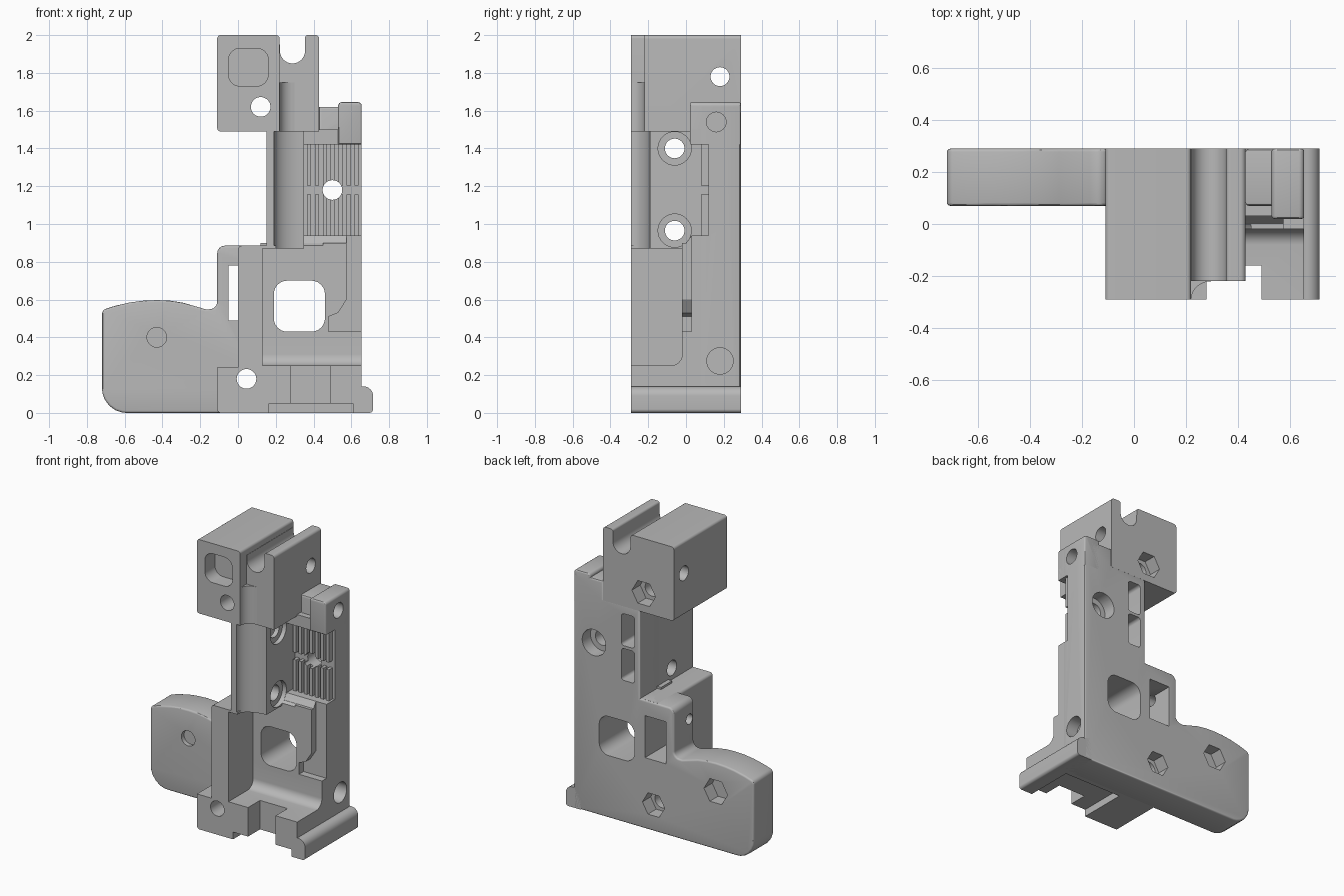
import bpy, bmesh, math
from mathutils import Vector

cube = bpy.data.objects.get("Cube")
if cube:
    bpy.data.objects.remove(cube, do_unlink=True)

grey = bpy.data.materials.new("plain grey")
grey.use_nodes = True
COLOUR = (0.48, 0.48, 0.48, 1)
grey.diffuse_color = COLOUR
grey.node_tree.nodes["Principled BSDF"].inputs["Base Color"].default_value = COLOUR

parts = []


def rounded(points):
    """Outline with arcs at every corner that carries a radius."""
    out = []
    n = len(points)
    for i, pt in enumerate(points):
        p = Vector(pt[:2])
        if len(pt) < 3:
            out.append(p)
            continue
        r = pt[2]
        d1 = (Vector(points[i - 1][:2]) - p).normalized()
        d2 = (Vector(points[(i + 1) % n][:2]) - p).normalized()
        half = d1.angle(d2) / 2
        c = p + (d1 + d2).normalized() * r / math.sin(half)
        t = r / math.tan(half)
        a, b = p + d1 * t - c, p + d2 * t - c
        for k in range(7):
            out.append(c + a.lerp(b, k / 6).normalized() * r)
    return out


def prism(name, axis, points, lo, hi, bevel=0, part=True):
    """Extrude an outline along an axis, optionally easing the two end rims."""
    place = {"x": lambda a, b, d: (d, a, b),
             "y": lambda a, b, d: (a, d, b),
             "z": lambda a, b, d: (a, b, d)}[axis]
    pts = rounded(points)
    bm = bmesh.new()
    ends = [[bm.verts.new(place(p.x, p.y, d)) for p in pts] for d in (lo, hi)]
    caps = [bm.faces.new(e) for e in ends]
    for i in range(len(pts)):
        j = (i + 1) % len(pts)
        bm.faces.new((ends[0][i], ends[0][j], ends[1][j], ends[1][i]))
    bmesh.ops.recalc_face_normals(bm, faces=bm.faces)
    if bevel:
        rims = [e for c in caps for e in c.edges]
        bmesh.ops.bevel(bm, geom=rims, offset=bevel, segments=3,
                        profile=0.5, affect="EDGES")
    mesh = bpy.data.meshes.new(name)
    bm.to_mesh(mesh)
    bm.free()
    mesh.materials.append(grey)
    ob = bpy.data.objects.new(name, mesh)
    bpy.context.collection.objects.link(ob)
    if part:
        parts.append(ob)
    return ob


def rect(a0, a1, b0, b1, r=0):
    corners = [(a0, b0), (a1, b0), (a1, b1), (a0, b1)]
    return [c + (r,) for c in corners] if r else corners


def bounds(ob):
    return [(min(v.co[k] for v in ob.data.vertices),
             max(v.co[k] for v in ob.data.vertices)) for k in range(3)]


def cut(axis, points, lo, hi):
    """Subtract a prism from every part it touches."""
    tool = prism("cutter", axis, points, lo, hi, part=False)
    tool.hide_render = True
    tb = bounds(tool)
    for ob in parts:
        if not ob.data.vertices:
            continue
        if all(a[0] < b[1] and b[0] < a[1] for a, b in zip(bounds(ob), tb)):
            mod = ob.modifiers.new("cut", "BOOLEAN")
            mod.operation, mod.solver, mod.object = "DIFFERENCE", "EXACT", tool
            bpy.context.view_layer.objects.active = ob
            bpy.ops.object.modifier_apply(modifier=mod.name)
    bpy.data.objects.remove(tool, do_unlink=True)


def bore(axis, a, b, r, lo, hi, sides=32):
    ring = [(a + r * math.cos(2 * math.pi * k / sides),
             b + r * math.sin(2 * math.pi * k / sides)) for k in range(sides)]
    cut(axis, ring, lo, hi)


def cove(x0, x1, y0, y1):
    """Concave quarter curve from the front edge into a side face."""
    return [(x1 - (x1 - x0) * math.cos(t * math.pi / 16),
             y0 + (y1 - y0) * math.sin(t * math.pi / 16)) for t in range(9)]


# Back plate with the curved side wing
prism("back_plate", "y", [
    (-.72, 0, .13), (-.72, .545, .03), (-.65, .567), (-.57, .585), (-.5, .594), (-.43, .597),
    (-.36, .594), (-.29, .583), (-.17, .548), (-.11, .55, .04), (-.11, .885, .04),
    (.15, .885), (.15, 1.5), (.43, 1.5), (.43, 1.62), (.655, 1.62), (.655, 0)],
    .07, .29, bevel=.012)
prism("wing_boss", "y", rect(-.545, -.32, 0, .3)[:2] + [(-.32, .51, .112), (-.545, .51, .112)],
      -.14, .1, bevel=.02)

# Foot and edge lip
prism("foot", "x", [(-.29, 0), (-.29, .25), (-.02, .25, .06), (-.02, .43), (.1, .43), (.1, 0)],
      0, .655)
prism("left_foot", "y", [(-.11, 0, .02), (.01, 0), (.01, .24), (-.11, .24)], -.29, .1)
prism("edge_lip", "y", [(.6, 0), (.715, 0, .02), (.715, .14, .05), (.655, .14), (.6, .16)],
      -.29, .29)

# Lower wall, panel and side rail
prism("lower_wall", "y", [(0, .2), (.13, .2), (.13, .87), (.2, .87), (.2, .885), (0, .885, .02)],
      -.29, .28)
prism("window_panel", "y", [(.12, .4), (.48, .4), (.48, .51), (.53, .53), (.575, .6),
                            (.575, .9), (.12, .9)], -.02, .1)
prism("panel_slope", "x", [(-.02, .87), (.03, .94), (.1, .94), (.1, .87)], .3, .575)
prism("side_rail", "y", rect(.34, .655, .2, 1.5), .03, .1)
prism("top_tab", "y", [(.53, 1.42), (.655, 1.42), (.655, 1.645, .02), (.53, 1.645, .02)],
      .02, .29, bevel=.01)

# Column, head and clamp arm
prism("column", "z", [(.35, .1), (.15, .1), (.15, -.29)] + cove(.19, .35, -.29, -.19), .87, 1.5)
prism("head", "y", rect(-.11, .22, 1.49, 2, .018), -.29, .29)
prism("clamp_arm", "y", [
    (.1, 1.49), (.43, 1.49), (.43, 2, .02), (.355, 2, .015), (.355, 1.85, .066),
    (.222, 1.85, .066), (.222, 1.95), (.1, 1.95)], -.22, .29)
prism("head_cove", "z", [(.36, -.2), (.2, -.2), (.2, -.29)] + cove(.22, .3, -.29, -.22),
      1.49, 1.75)

# Ribbed recess
cut("y", rect(.35, .7, .94, 1.42), -.1, .12)
for k in range(7):
    x = .365 + k * .042
    for z0 in (.94, 1.205):
        prism("grip_rib", "y", rect(x, x + .022, z0, z0 + .215), .08, .13)

# Openings, pockets and slots
cut("y", rect(.19, .46, .43, .7, .07), -.4, .4)
cut("y", rect(-.05, .11, .49, .78), 0, .4)
cut("y", rect(-.05, .16, 1.73, 1.93, .06), -.4, -.18)
cut("y", rect(.28, .49, -.1, .3), -.4, -.16)
cut("y", rect(.165, .61, -.05, .05), -.4, .05)
for z0 in (.98, 1.22):
    cut("y", rect(.19, .29, z0, z0 + .22, .02), -.14, .4)

# Front-to-back bolt holes with hexagonal or round seats
for x, z, r, sides in ((-.43, .4, .09, 6), (.12, 1.62, .09, 6),
                       (.045, .18, .085, 6), (.5, 1.18, .09, 32)):
    bore("y", x, z, .052, -.4, .4)
    bore("y", x, z, r, .2, .4, sides)

# Sideways holes
bore("x", .18, 1.78, .05, -.3, .6)
for z in (.965, 1.4):
    bore("x", -.06, z, .052, .1, .4)
    bore("x", -.06, z, .088, .32, .45)
bore("x", .12, .75, .035, -.2, -.03)
bore("x", .16, 1.54, .052, .56, .75)
bore("x", .18, .275, .07, .57, .7)

# Smooth curves, sharp corners
for ob in bpy.context.selected_objects:
    ob.select_set(False)
for ob in parts:
    ob.select_set(True)
bpy.context.view_layer.objects.active = parts[0]
bpy.ops.object.shade_smooth_by_angle(angle=math.radians(30))
